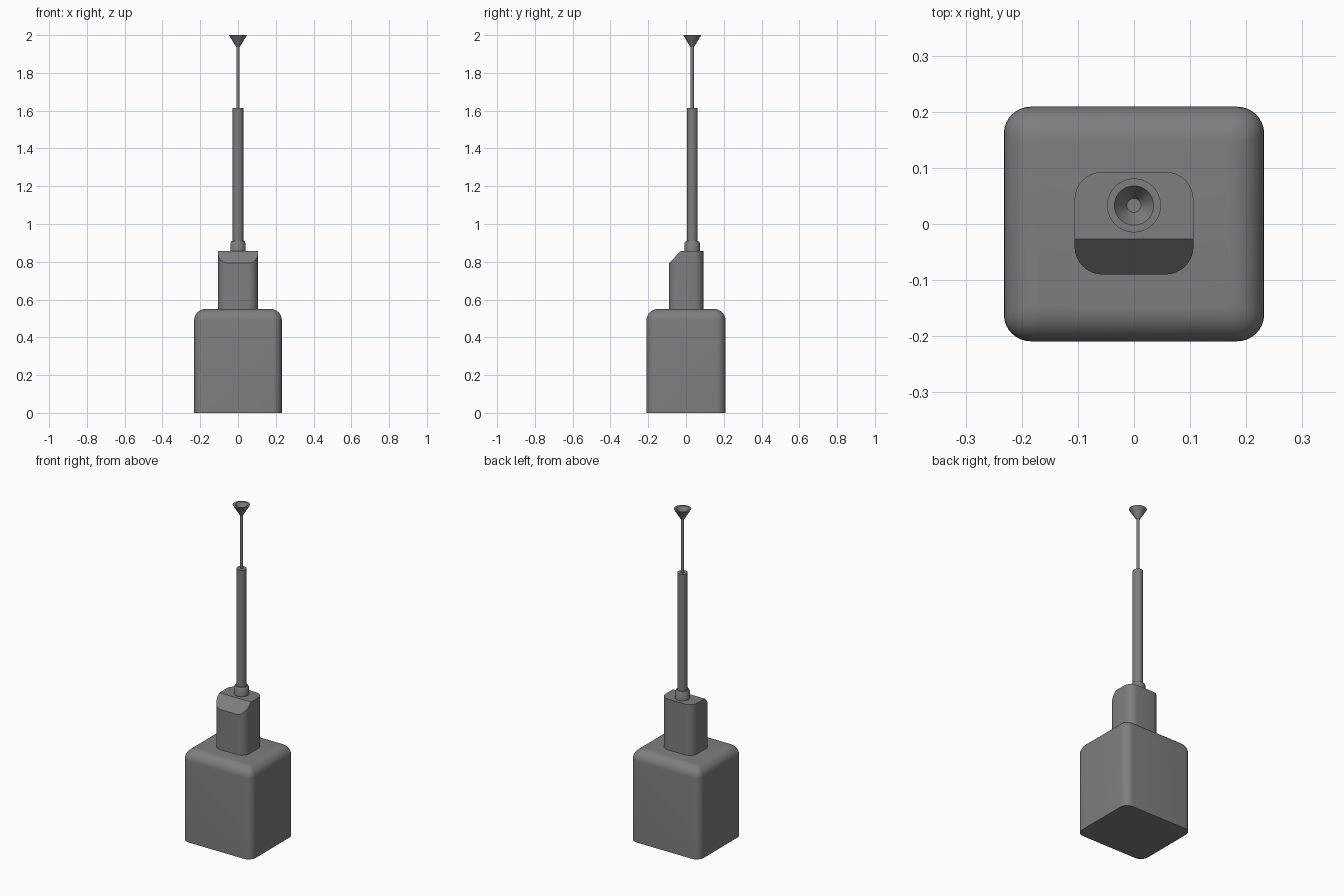
import bpy, bmesh, math
from mathutils import Vector

if "Cube" in bpy.data.objects:
    bpy.data.objects.remove(bpy.data.objects["Cube"])

grey = bpy.data.materials.new("mid grey")
grey.diffuse_color = (0.21, 0.21, 0.21, 1)
grey.use_nodes = True
grey.node_tree.nodes["Principled BSDF"].inputs["Base Color"].default_value = grey.diffuse_color


def finish(bm, name, angle=35):
    bmesh.ops.recalc_face_normals(bm, faces=bm.faces[:])
    me = bpy.data.meshes.new(name)
    bm.to_mesh(me)
    bm.free()
    me.materials.append(grey)
    ob = bpy.data.objects.new(name, me)
    bpy.context.collection.objects.link(ob)
    bpy.ops.object.select_all(action='DESELECT')
    ob.select_set(True)
    bpy.context.view_layer.objects.active = ob
    bpy.ops.object.shade_smooth_by_angle(angle=math.radians(angle))
    return ob


def skin(bm, loops):
    """Bridge equal-length closed loops of points and cap both ends."""
    rings = [[bm.verts.new(p) for p in lp] for lp in loops]
    n = len(rings[0])
    for a, b in zip(rings, rings[1:]):
        for i in range(n):
            j = (i + 1) % n
            bm.faces.new((a[i], a[j], b[j], b[i]))
    bm.faces.new(rings[0][::-1])
    bm.faces.new(rings[-1])


def rounded_rect(hx, hy, r, z, cy=0, seg=8):
    pts = []
    for k, (sx, sy) in enumerate([(1, 1), (-1, 1), (-1, -1), (1, -1)]):
        for s in range(seg + 1):
            a = math.pi / 2 * (k + s / seg)
            pts.append((sx * (hx - r) + r * math.cos(a),
                        cy + sy * (hy - r) + r * math.sin(a), z))
    return pts


def lathe(name, profile, cy=0.033, n=48):
    bm = bmesh.new()
    skin(bm, [[(r * math.cos(2 * math.pi * i / n),
                cy + r * math.sin(2 * math.pi * i / n), z) for i in range(n)]
              for r, z in profile])
    return finish(bm, name)


# Main body: rounded box with soft top edge and sharp bottom edge
R, H = 0.06, 0.55
loops = [rounded_rect(0.232, 0.209, 0.048, 0)]
for s in range(9):
    a = math.pi / 2 * s / 8
    inset = R * (1 - math.cos(a))
    loops.append(rounded_rect(0.232 - inset, 0.209 - inset, 0.048 - 0.6 * inset,
                              H - R + R * math.sin(a)))
bm = bmesh.new()
skin(bm, loops)
finish(bm, "body")

# Neck block with a sloped cut at the top front
bm = bmesh.new()
skin(bm, [rounded_rect(0.106, 0.0915, 0.05, z, 0.0015) for z in (0.54, 0.857)])
cut = bmesh.ops.bisect_plane(bm, geom=bm.verts[:] + bm.edges[:] + bm.faces[:],
                             plane_co=Vector((0, -0.027, 0.857)),
                             plane_no=Vector((0, -0.064, 0.063)).normalized(),
                             clear_outer=True)
rim = [e for e in cut["geom_cut"] if isinstance(e, bmesh.types.BMEdge)]
bmesh.ops.edgeloop_fill(bm, edges=rim)
finish(bm, "neck")

# Collar, tube, rod and hollow funnel tip
lathe("collar", [(0.041, 0.85), (0.041, 0.899), (0.034, 0.909)])
lathe("tube", [(0.028, 0.89), (0.028, 1.615)])
lathe("rod", [(0.009, 1.60), (0.009, 1.95)])
lathe("funnel", [(0.010, 1.938), (0.048, 2.0), (0.035, 2.0), (0.0125, 1.965)])
